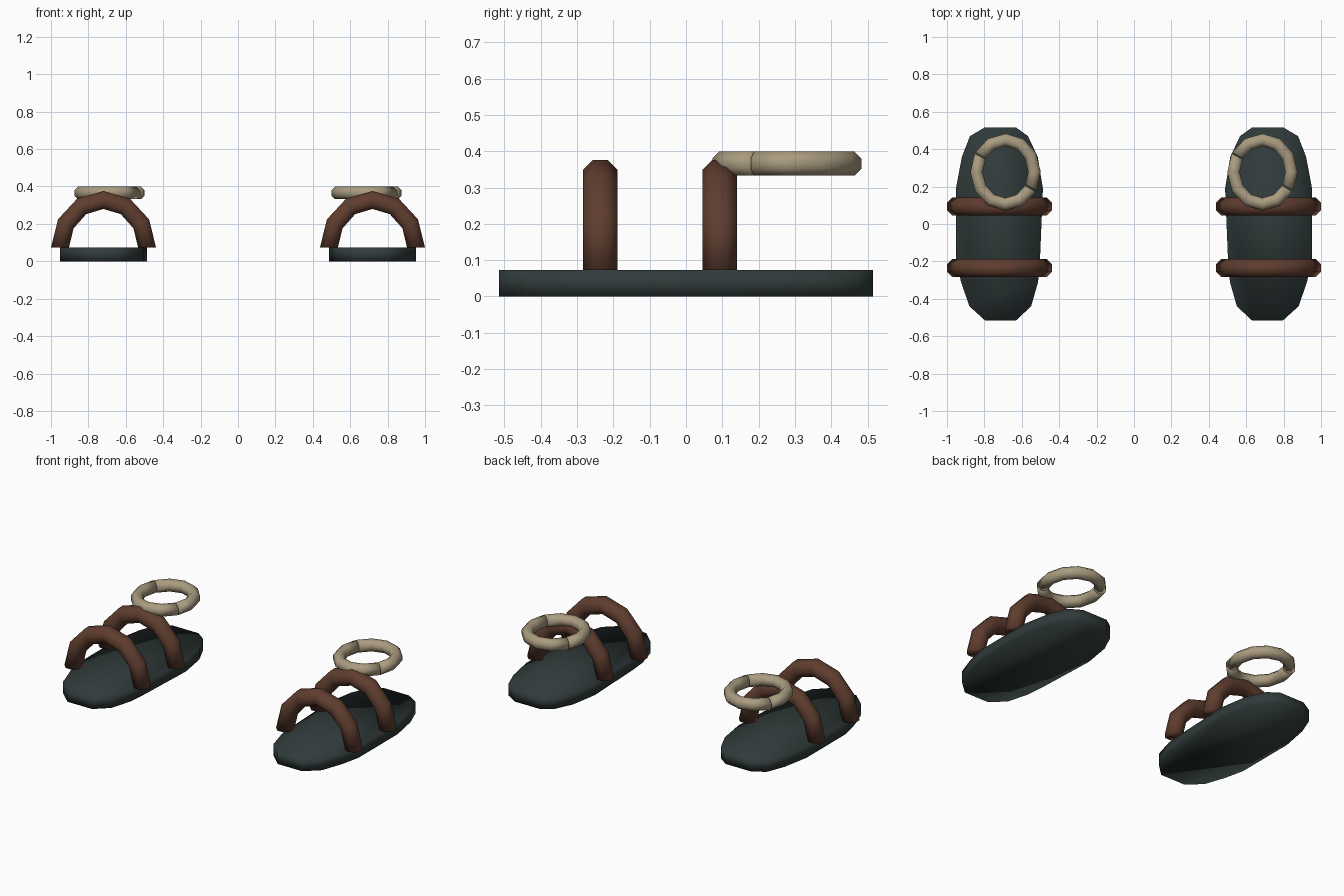
import bpy, bmesh, math
from mathutils import Vector

if "Cube" in bpy.data.objects:
    bpy.data.objects.remove(bpy.data.objects["Cube"])


def material(name, rgb):
    m = bpy.data.materials.new(name)
    m.diffuse_color = (*rgb, 1)
    m.use_nodes = True
    m.node_tree.nodes["Principled BSDF"].inputs["Base Color"].default_value = m.diffuse_color
    return m


SOLE = material("dark slate rubber", (0.030, 0.043, 0.043))
LEATHER = material("brown leather", (0.115, 0.047, 0.028))
CORD = material("pale tan cord", (0.40, 0.33, 0.215))


def finish(bm, name, mat):
    bmesh.ops.recalc_face_normals(bm, faces=bm.faces)
    for f in bm.faces:
        f.smooth = True
    me = bpy.data.meshes.new(name)
    bm.to_mesh(me)
    bm.free()
    me.materials.append(mat)
    ob = bpy.data.objects.new(name, me)
    bpy.context.collection.objects.link(ob)
    return ob


def arc_tube(name, mat, centre, u, v, rx, ry, a0, a1, steps, r, sides=8):
    """Capped eight-sided tube along an elliptical arc in the u, v plane."""
    u, v, centre = Vector(u), Vector(v), Vector(centre)
    n = u.cross(v)
    bm = bmesh.new()
    loops = []
    for i in range(steps + 1):
        a = math.radians(a0 + (a1 - a0) * i / steps)
        out = u * math.cos(a) + v * math.sin(a)
        p = centre + u * rx * math.cos(a) + v * ry * math.sin(a)
        loops.append([])
        for k in range(sides):
            b = 2 * math.pi * (k + 0.5) / sides
            loops[-1].append(bm.verts.new(p + (out * math.cos(b) + n * math.sin(b)) * r))
    for A, B in zip(loops, loops[1:]):
        for k in range(sides):
            j = (k + 1) % sides
            bm.faces.new((A[k], A[j], B[j], B[k]))
    bm.faces.new(loops[0])
    bm.faces.new(loops[-1])
    return finish(bm, name, mat)


# Sole outline of the right sandal: inner side narrows toward the toe
OUTLINE = [(0.63, 0.515), (0.80, 0.515), (0.877, 0.47), (0.92, 0.36), (0.952, 0.19),
           (0.952, -0.19), (0.925, -0.31), (0.88, -0.44), (0.797, -0.515), (0.63, -0.515),
           (0.55, -0.44), (0.513, -0.31), (0.503, -0.20), (0.487, 0.19), (0.515, 0.36),
           (0.567, 0.47)]
THICK = 0.073

for side, s in (("left", -1), ("right", 1)):
    # Sole slab
    bm = bmesh.new()
    low = [bm.verts.new((s * x, y, 0)) for x, y in OUTLINE]
    top = [bm.verts.new((s * x, y, THICK)) for x, y in OUTLINE]
    bm.faces.new(low)
    bm.faces.new(top)
    for i in range(len(low)):
        j = (i + 1) % len(low)
        bm.faces.new((low[i], low[j], top[j], top[i]))
    finish(bm, side + "_sole", SOLE)

    # Arched straps over the foot
    for part, y in (("front", -0.236), ("rear", 0.093)):
        arc_tube(f"{side}_{part}_strap", LEATHER, (s * 0.719, y, THICK),
                 (1, 0, 0), (0, 0, 1), 0.233, 0.255, 0, 180, 6, 0.052)

    # Heel loop, made of two half rings that meet at narrow seams
    for part, a in (("rear", -29), ("front", 151)):
        arc_tube(f"{side}_{part}_heel_loop", CORD, (s * 0.687, 0.278, 0.366),
                 (1, 0, 0), (0, 1, 0), 0.155, 0.172, a, a + 178, 6, 0.036)
